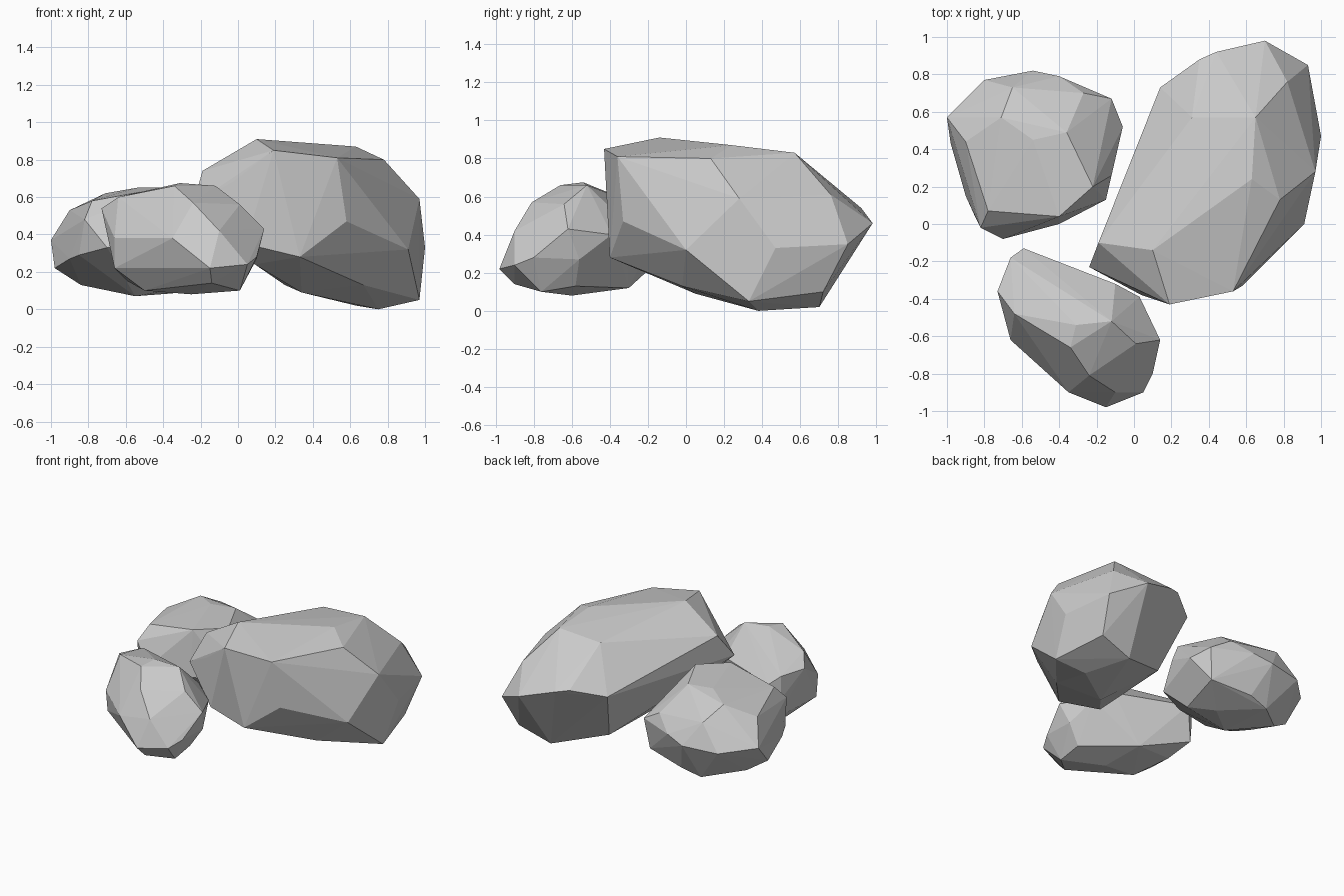
import bpy, bmesh


def rock(name, corners):
    """Chiselled boulder: the convex skin around a handful of corner points."""
    bm = bmesh.new()
    for p in corners:
        bm.verts.new(p)
    hull = bmesh.ops.convex_hull(bm, input=bm.verts)
    loose = [g for g in hull["geom_interior"] if isinstance(g, bmesh.types.BMVert)]
    bmesh.ops.delete(bm, geom=loose, context='VERTS')
    bmesh.ops.recalc_face_normals(bm, faces=bm.faces)
    mesh = bpy.data.meshes.new(name)
    bm.to_mesh(mesh)
    bm.free()
    obj = bpy.data.objects.new(name, mesh)
    bpy.context.collection.objects.link(obj)
    return obj


# Large boulder leaning to the back right
rock("large_boulder", [
    # crown
    (.19, -.43, .85), (.53, -.36, .81), (.10, -.14, .91), (.63, .24, .87),
    (.78, .13, .80), (.31, .57, .81), (.65, .57, .83), (-.19, -.10, .74),
    # sides
    (-.03, -.33, .68), (-.24, -.23, .56), (.04, -.38, .35), (.58, -.33, .47),
    (.33, -.40, .28), (.91, 0, .32), (.97, .28, .59), (1, .47, .33),
    (.93, .85, .35), (.70, .98, .46), (.44, .92, .54), (.35, .88, .56),
    (.14, .73, .51), (.82, .76, .61),
    # underside
    (.09, -.25, .24), (.67, -.02, .13), (.34, .05, .09), (.75, .38, 0),
    (.97, .33, .05), (.63, .70, .02), (.88, .72, .10), (.25, .55, .13),
])

# Round boulder at the back left
rock("round_boulder", [
    # crown
    (-.71, .57, .62), (-.65, .73, .53), (-.54, .45, .65), (-.36, .49, .65),
    (-.22, .20, .65), (-.78, .07, .58), (-.40, .04, .65), (-.90, .44, .53),
    (-.27, .70, .49),
    # sides
    (-1, .57, .37), (-.98, .43, .22), (-.82, -.02, .48), (-.85, .04, .29),
    (-.70, -.08, .33), (-.40, 0, .31), (-.15, .13, .30), (-.12, .26, .48),
    (-.06, .52, .36), (-.12, .67, .40), (-.15, .64, .17), (-.40, .79, .40),
    (-.54, .82, .36), (-.80, .77, .35), (-.90, .15, .27),
    # underside
    (-.84, .48, .13), (-.55, .30, .07), (-.35, .45, .085), (-.22, .30, .13),
    (-.60, .68, .09), (-.45, .70, .13),
])

# Small boulder at the front
rock("small_boulder", [
    # crown
    (-.73, -.36, .54), (-.66, -.18, .53), (-.59, -.13, .47), (-.64, -.48, .60),
    (-.31, -.54, .675), (-.12, -.52, .66), (-.34, -.66, .66), (-.24, -.81, .57),
    (.01, -.64, .56), (-.10, -.32, .47),
    # sides
    (-.10, -.90, .42), (-.35, -.90, .38), (-.15, -.98, .22), (.05, -.90, .24),
    (.10, -.80, .28), (.14, -.62, .43), (.03, -.39, .40), (-.66, -.62, .38),
    (-.66, -.60, .22), (-.66, -.18, .36), (-.65, -.18, .23), (.10, -.56, .27),
    # underside
    (-.50, -.60, .10), (.01, -.76, .10), (-.14, -.90, .14), (-.25, -.60, .08),
    (-.59, -.34, .15), (-.30, -.30, .12), (.01, -.58, .13),
])
